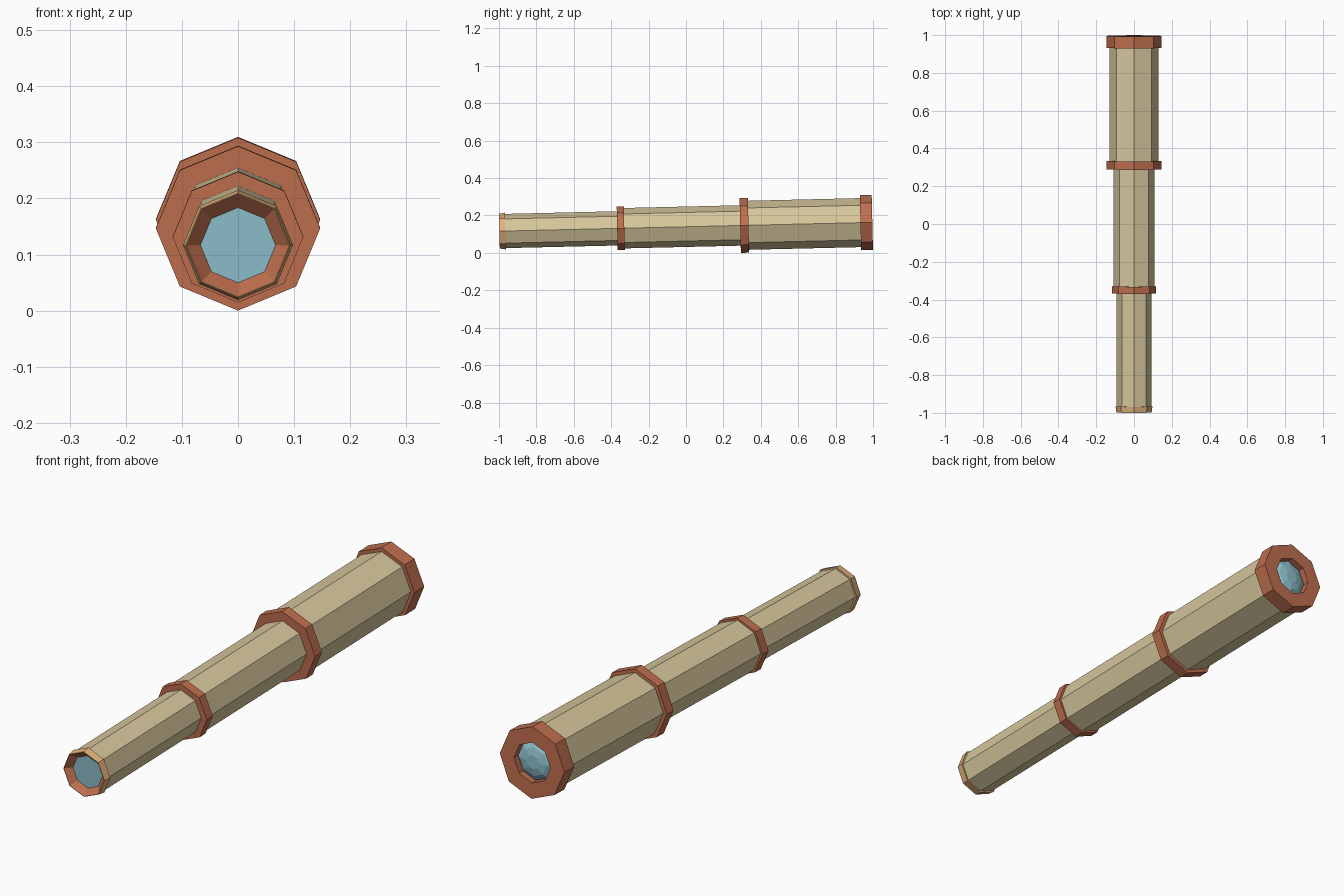
import bpy, bmesh, math
from mathutils import Matrix

if "Cube" in bpy.data.objects:
    bpy.data.objects.remove(bpy.data.objects["Cube"])

SIDES = 8
# whole spyglass tips up slightly towards the back
POSE = Matrix.Translation((0, 0, 0.1398)) @ Matrix.Rotation(math.atan(0.0236), 4, 'X')


def material(name, rgb):
    m = bpy.data.materials.new(name)
    lin = [((c / 255 + 0.055) / 1.055) ** 2.4 for c in rgb]
    m.diffuse_color = (*lin, 1)
    m.use_nodes = True
    m.node_tree.nodes["Principled BSDF"].inputs["Base Color"].default_value = m.diffuse_color
    return m


TAN = material("tan_tube", (214, 199, 156))
COPPER = material("copper_brown", (190, 110, 78))
GLASS = material("blue_glass", (140, 190, 203))
LIGHT = material("light_orange", (225, 178, 122))


def lathe(name, profile, mat, ring=False):
    """Sweep (y, radius) points round the y axis; ring closes the profile, otherwise ends are capped."""
    bm = bmesh.new()
    loops = []
    for y, r in profile:
        loops.append([bm.verts.new((r * math.sin(a), y, r * math.cos(a)))
                      for a in (2 * math.pi * i / SIDES for i in range(SIDES))])
    pairs = list(zip(loops, loops[1:]))
    if ring:
        pairs.append((loops[-1], loops[0]))
    else:
        bm.faces.new(loops[0])
        bm.faces.new(loops[-1])
    for a, b in pairs:
        for i in range(SIDES):
            j = (i + 1) % SIDES
            bm.faces.new((a[i], a[j], b[j], b[i]))
    bmesh.ops.recalc_face_normals(bm, faces=bm.faces)
    bm.transform(POSE)
    me = bpy.data.meshes.new(name)
    bm.to_mesh(me)
    bm.free()
    me.materials.append(mat)
    ob = bpy.data.objects.new(name, me)
    bpy.context.collection.objects.link(ob)
    return ob


def collar(name, y0, y1, r_in, r_out):
    lathe(name, [(y0, r_in), (y0, r_out), (y1, r_out), (y1, r_in)], COPPER, ring=True)


# telescoping tubes
lathe("front_tube", [(-0.968, 0.0915), (-0.35, 0.0915)], TAN)
lathe("middle_tube", [(-0.35, 0.108), (0.31, 0.108)], TAN)
lathe("back_tube", [(0.31, 0.131), (0.965, 0.131)], TAN)

# collars at the joints and the back rim
collar("front_collar", -0.368, -0.33, 0.08, 0.1165)
collar("middle_collar", 0.29, 0.334, 0.09, 0.1465)
collar("back_rim", 0.933, 0.9965, 0.082, 0.1465)

# eyepiece: light flared outside, copper cup inside, flat glass
lathe("eyepiece_rim", [(-0.966, 0.088), (-0.966, 0.098), (-0.998, 0.093), (-0.998, 0.0915)], LIGHT, ring=True)
lathe("eyepiece_cup", [(-0.998, 0.0915), (-0.972, 0.066), (-0.966, 0.066), (-0.966, 0.088)], COPPER, ring=True)
lathe("eyepiece_lens", [(-0.973, 0.0675), (-0.966, 0.0675)], GLASS)

# domed back lens
lathe("back_lens", [(0.96, 0.082), (0.972, 0.08), (0.985, 0.058), (0.992, 0.028)], GLASS)
